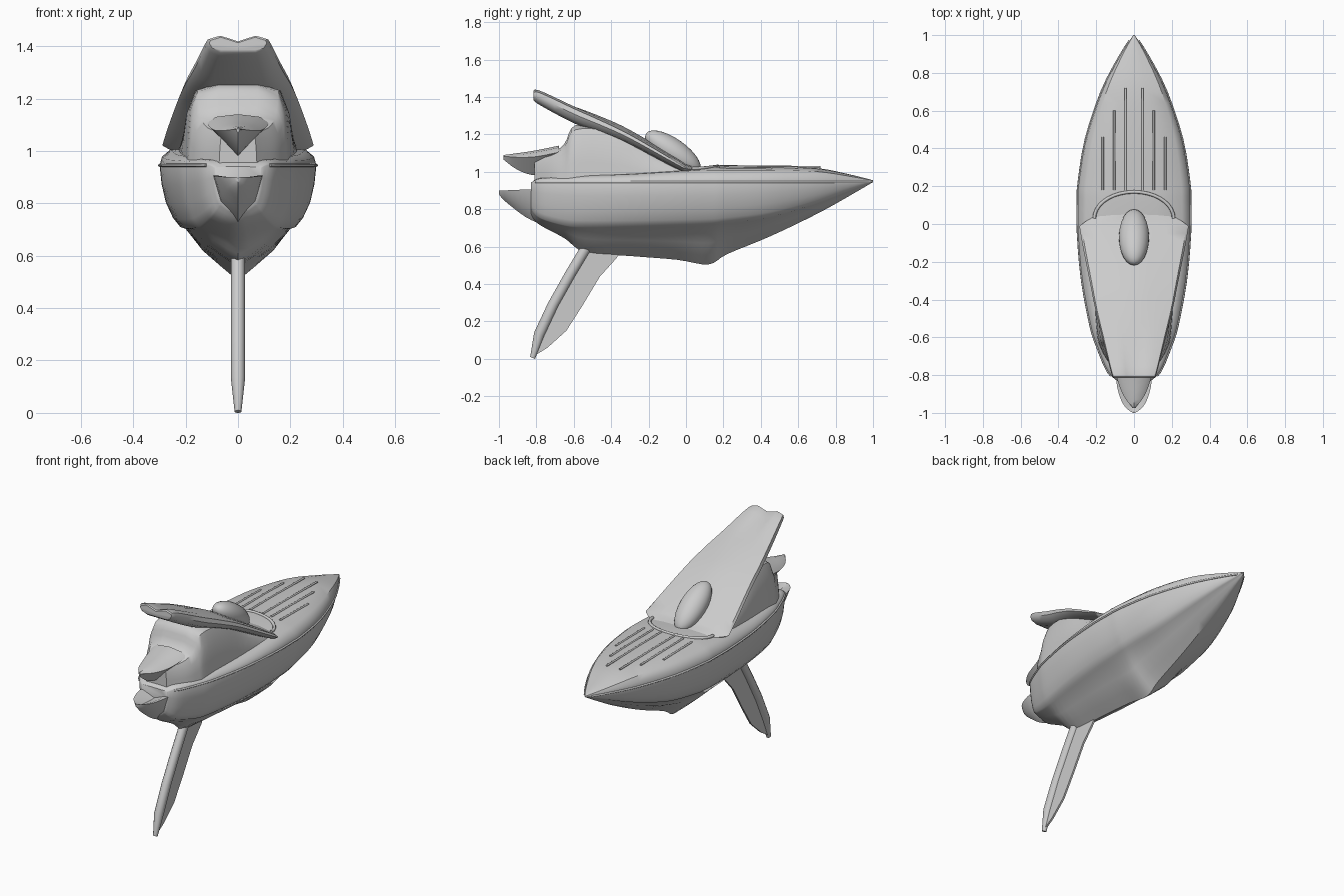
import bpy, bmesh, math
from mathutils import Vector

if "Cube" in bpy.data.objects:
    bpy.data.objects.remove(bpy.data.objects["Cube"])


def finish(obj, angle=40):
    bpy.ops.object.select_all(action='DESELECT')
    bpy.context.view_layer.objects.active = obj
    obj.select_set(True)
    bpy.ops.object.shade_smooth_by_angle(angle=math.radians(angle))
    return obj


def mesh_object(name, bm):
    bmesh.ops.remove_doubles(bm, verts=bm.verts, dist=0.0005)
    bmesh.ops.recalc_face_normals(bm, faces=bm.faces)
    me = bpy.data.meshes.new(name)
    bm.to_mesh(me)
    bm.free()
    obj = bpy.data.objects.new(name, me)
    bpy.context.collection.objects.link(obj)
    return finish(obj)


def loft(name, rings):
    """Skin equal-length closed rings and cap both ends."""
    bm = bmesh.new()
    rows = [[bm.verts.new(p) for p in r] for r in rings]
    n = len(rows[0])
    for a, b in zip(rows, rows[1:]):
        for i in range(n):
            j = (i + 1) % n
            bm.faces.new((a[i], a[j], b[j], b[i]))
    bm.faces.new(rows[0])
    bm.faces.new(rows[-1])
    return mesh_object(name, bm)


def mirrored(half, y):
    """Half section (x, z) from bottom centre to top centre -> full ring."""
    pts = half + [(-x, z) for x, z in reversed(half[1:-1])]
    return [(x, y, z) for x, z in pts]


def interp(stations, steps):
    """Catmull-Rom interpolation of station tuples."""
    out = []
    for i in range(len(stations) - 1):
        p1, p2 = stations[i], stations[i + 1]
        p0, p3 = stations[max(i - 1, 0)], stations[min(i + 2, len(stations) - 1)]
        for s in range(steps):
            t = s / steps
            out.append(tuple(0.5 * (2 * b + (c - a) * t + (2*a - 5*b + 4*c - d) * t * t
                       + (3*b - a - 3*c + d) * t ** 3) for a, b, c, d in zip(p0, p1, p2, p3)))
    return out + [stations[-1]]


# Hull: y, half width, deck crown z, chine z, keel z
hull_stations = [
    (-0.83, 0.09, 0.94, 0.80, 0.76), (-0.78, 0.14, 0.97, 0.75, 0.715),
    (-0.65, 0.195, 0.98, 0.71, 0.645), (-0.54, 0.23, 0.99, 0.70, 0.57),
    (-0.3, 0.275, 1.0, 0.70, 0.55), (-0.05, 0.297, 1.02, 0.705, 0.53),
    (0.12, 0.298, 1.03, 0.71, 0.505), (0.22, 0.293, 1.03, 0.72, 0.56),
    (0.45, 0.255, 1.03, 0.755, 0.655), (0.7, 0.172, 1.02, 0.83, 0.775),
    (0.88, 0.08, 0.985, 0.90, 0.875), (1.0, 0.004, 0.955, 0.948, 0.945)]


def hull_half(w, top, chine, keel):
    edge = min(0.945, top - 0.005)
    h, c, d = edge - chine, chine - keel, top - edge
    return [(0, keel), (0.20 * w, keel + 0.24 * c), (0.45 * w, keel + 0.56 * c),
            (0.68 * w, chine), (0.74 * w, chine + 0.02 * h), (0.83 * w, chine + 0.16 * h),
            (0.92 * w, chine + 0.40 * h), (0.975 * w, chine + 0.7 * h), (w, edge),
            (0.97 * w, edge + 0.4 * d), (0.85 * w, edge + 0.75 * d), (0.4 * w, top - 0.05 * d), (0, top)]


loft("hull", [mirrored(hull_half(*s[1:]), s[0]) for s in interp(hull_stations, 4)])

# Cabin below the sloping roof: y, half width, bottom z, top z
cabin = interp([(-0.81, 0.07, 0.95, 1.08), (-0.72, 0.14, 0.94, 1.10), (-0.65, 0.175, 0.94, 1.15),
                (-0.59, 0.19, 0.94, 1.25), (-0.4, 0.205, 0.94, 1.235), (-0.2, 0.22, 0.94, 1.12),
                (0.03, 0.24, 0.95, 1.01)], 4)
loft("cabin", [mirrored([(0, b), (w * 1.03, b), (w, b + 0.35 * (t - b)), (w * 0.95, b + 0.7 * (t - b)),
                         (w * 0.82, b + 0.92 * (t - b)), (w * 0.4, t), (0, t)], y)
               for y, w, b, t in cabin])

# Sloping roof with a forked upper end: y, half width, edge z, thickness, crown rise
roof = interp([(-0.815, 0.105, 1.42, 0.03, -0.02), (-0.79, 0.12, 1.437, 0.075, -0.02),
               (-0.6, 0.168, 1.35, 0.09, 0.0), (-0.45, 0.205, 1.283, 0.08, 0.01),
               (-0.3, 0.235, 1.21, 0.07, 0.014), (-0.05, 0.283, 1.065, 0.055, 0.012),
               (0.0, 0.275, 1.035, 0.04, 0.008), (0.06, 0.17, 1.02, 0.03, 0.004)], 4)
loft("roof", [mirrored([(0, z - th), (w * 0.6, z - th), (w * 0.9, z - th * 0.8), (w, z - th * 0.45),
                        (w * 0.96, z - 0.012), (w * 0.6, z), (w * 0.35, z + g * 0.4), (0, z + g)], y)
              for y, w, z, th, g in roof])


def ellipsoid(name, loc, size, tilt=0):
    bpy.ops.mesh.primitive_uv_sphere_add(segments=24, ring_count=14, location=loc,
                                         rotation=(tilt, 0, 0))
    obj = bpy.context.object
    obj.name = name
    obj.scale = size
    return finish(obj)


# Teardrop hump on the roof
ellipsoid("roof_hump", (0, -0.07, 1.105), (0.08, 0.175, 0.072), math.radians(-35))

# Upper prow, a pointed beak: y, half width, bottom z, top z
upper = [(-0.68, 0.12, 1.0, 1.14), (-0.8, 0.095, 0.98, 1.115), (-0.9, 0.06, 1.01, 1.10),
         (-0.975, 0.008, 1.065, 1.09)]
loft("upper_prow", [mirrored([(0, b), (w * 0.6, b + 0.45 * (t - b)), (w, b + 0.75 * (t - b)),
                              (w * 0.7, t - 0.01), (0, t)], y) for y, w, b, t in interp(upper, 3)])

# Lower prow, a shallow scoop
lower = [(-0.78, 0.095, 0.72, 0.905, 0.88), (-0.86, 0.09, 0.76, 0.905, 0.875),
         (-0.94, 0.065, 0.82, 0.902, 0.88), (-0.98, 0.035, 0.855, 0.9, 0.89),
         (-1.0, 0.006, 0.88, 0.9, 0.895)]
loft("lower_prow", [mirrored([(0, b), (w * 0.7, b + 0.4 * (e - b)), (w, e), (w * 0.8, e), (0, c)], y)
                    for y, w, b, e, c in interp(lower, 3)])

# Swept fin: a rounded front post and a thin blade behind it
front_edge = [(-0.85, 0.005), (-0.815, 0.13), (-0.74, 0.29), (-0.65, 0.45), (-0.56, 0.6)]
post = []
for i, (y, z) in enumerate(front_edge):
    r = 0.013 if i == 0 else 0.027
    post.append([(r * math.cos(a), y + 0.03 + r * math.sin(a), max(0, z - 0.4 * r * math.sin(a)))
                 for a in [k * math.tau / 12 for k in range(12)]])
loft("fin_post", post)

back_edge = [(-0.34, 0.6), (-0.37, 0.54), (-0.46, 0.44), (-0.55, 0.29), (-0.64, 0.15),
             (-0.74, 0.06), (-0.82, 0.01)]
blade = bmesh.new()
outline = [(-0.8, 0.1), (-0.53, 0.6)] + back_edge
sides = [[blade.verts.new((x, y, z)) for y, z in outline] for x in (-0.006, 0.006)]
for s in sides:
    blade.faces.new(s)
for i in range(len(outline)):
    j = (i + 1) % len(outline)
    blade.faces.new((sides[0][i], sides[0][j], sides[1][j], sides[1][i]))
mesh_object("fin_blade", blade)


def tube(name, pts, radius):
    cu = bpy.data.curves.new(name, 'CURVE')
    cu.dimensions = '3D'
    cu.bevel_depth = radius
    cu.bevel_resolution = 2
    cu.use_fill_caps = True
    sp = cu.splines.new('POLY')
    sp.points.add(len(pts) - 1)
    for p, c in zip(sp.points, pts):
        p.co = (*c, 1)
    obj = bpy.data.objects.new(name, cu)
    bpy.context.collection.objects.link(obj)


# Curved coaming on the deck and long deck strips
tube("coaming", [(0.21 * math.sin(a), 0.03 + 0.14 * math.cos(a), 1.03 - 0.012 * math.sin(a) ** 2)
                 for a in [math.radians(-90 + 10 * k) for k in range(19)]], 0.009)
for side in (-1, 1):
    for x, end, z in ((0.045, 0.72, 1.03), (0.105, 0.6, 1.028), (0.165, 0.46, 1.022)):
        tube("deck_strip", [(side * x, 0.18, z), (side * x, end, z - 0.005)], 0.006)
    # Rub rail along the hull edge
    tube("rub_rail", [(side * s[1], s[0], min(0.945, s[2] - 0.005))
                      for s in interp(hull_stations, 3)[2:-1]], 0.006)
